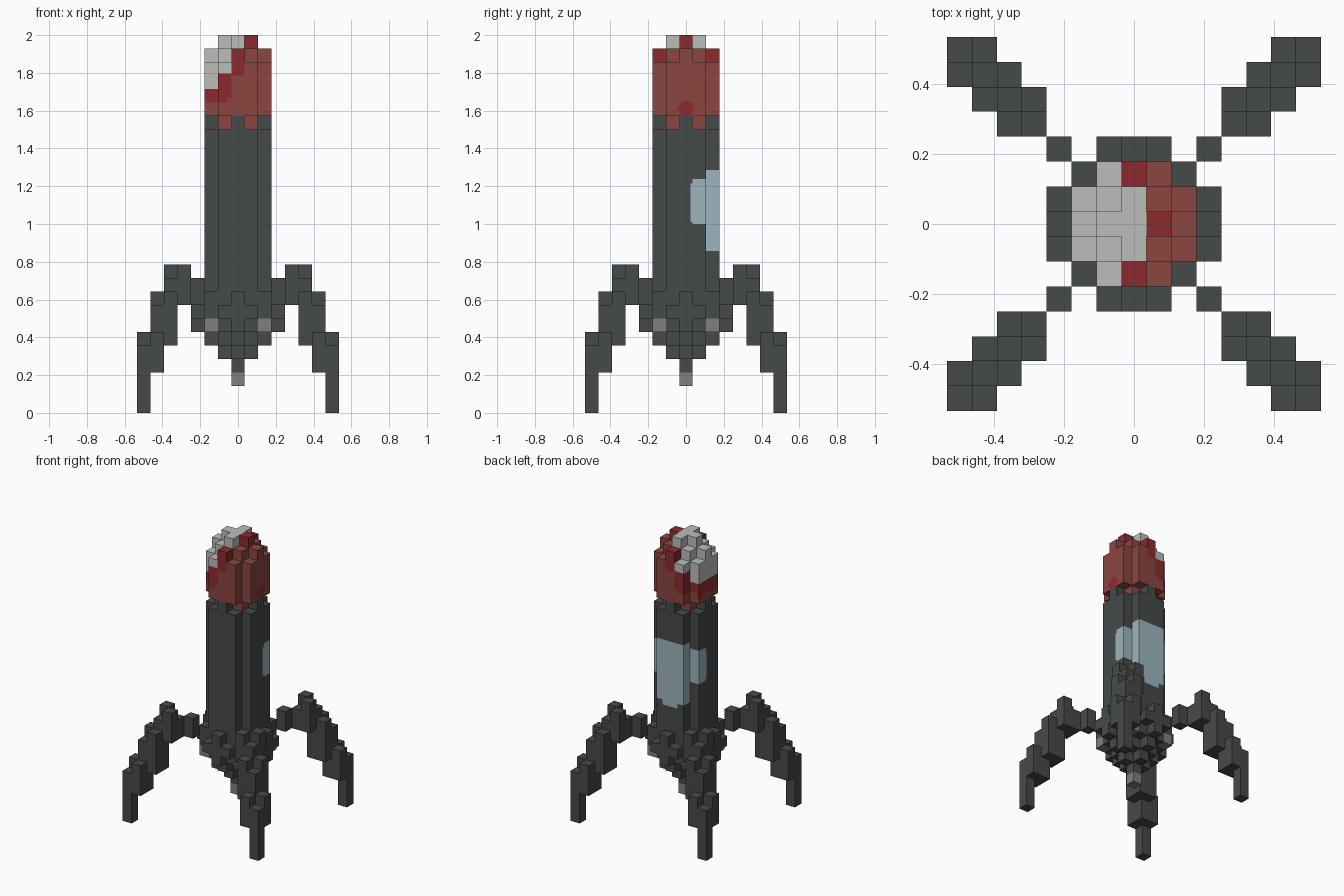
import bpy
import bmesh
import math
from mathutils import Vector

cube = bpy.data.objects.get("Cube")
if cube:
    bpy.data.objects.remove(cube)

U = 2 / 28  # edge length of one block


def linear(c):
    return c / 12.92 if c <= 0.04045 else ((c + 0.055) / 1.055) ** 2.4


def material(name, hexcode):
    rgb = [linear(int(hexcode[i:i + 2], 16) / 255) for i in (0, 2, 4)]
    m = bpy.data.materials.new(name)
    m.use_nodes = True
    m.diffuse_color = (*rgb, 1)
    m.node_tree.nodes["Principled BSDF"].inputs["Base Color"].default_value = (*rgb, 1)
    return m


MATS = [material("charcoal", "464a4a"), material("mid grey", "7f8180"),
        material("pale grey", "bbbdbb"), material("deep red", "8c2a2c"),
        material("brick red", "8a4640"), material("pale blue", "9cb5bd")]
CHARCOAL, GREY, PALE, DEEP, BRICK, BLUE = range(6)


# Block cross-sections, as sets of (x, y) cells
def cells(test):
    r = range(-3, 4)
    return {(x, y) for x in r for y in r if test(abs(x), abs(y))}


SMALL_CROSS = cells(lambda x, y: x + y <= 1)
CROSS = cells(lambda x, y: max(x, y) <= 1 or x + y == 2)
ROUND = cells(lambda x, y: max(x, y) <= 2 and x + y < 4)
SQUARE = cells(lambda x, y: max(x, y) <= 2)
SPOKES = cells(lambda x, y: max(x, y) == 3 and min(x, y) == 0)
COLLAR = cells(lambda x, y: max(x, y) == 3 and min(x, y) <= 1)


def stack(section, low, high):
    return {(x, y, z) for x, y in section for z in range(low, high + 1)}


# Painted colour rules
def plain(cell, p):
    return CHARCOAL


def base_paint(cell, p):
    x, y, z = cell
    corner = abs(x) == 2 and abs(y) == 2 and z == 6
    return GREY if corner or z == 2 else CHARCOAL


def body_paint(cell, p):
    x, y, z = cell
    if z == 21:  # inner corners of the neck
        return BRICK if abs(x) == 1 and abs(y) == 1 else CHARCOAL
    h = p.z / U
    if p.y > 1.55 * U:  # back window, with a lower lobe
        low = 11.5 if abs(p.x) < 0.06 else 12
        return BLUE if low < h < 18 else CHARCOAL
    if abs(p.x) > 1.55 * U and p.y > 0.02:  # side windows
        trim = 0.25 if p.y < 0.04 else 0
        return BLUE if 14 + trim < h < 17.3 - trim else CHARCOAL
    return CHARCOAL


def cap_paint(cell, p):
    x, y, z = cell
    if z == 27:
        return DEEP if x == 1 else PALE
    if x > 0:
        blot = p.x > 0.17 and math.hypot(p.y, p.z - 1.61) < 0.042
        return DEEP if blot else BRICK
    # ragged edge between the pale, deep red and brick areas
    pale_edge = {-2: 1.714, -1: 1.8, 0: 1.935}[x]
    deep_edge = 1.79 if x == 0 else 1.64
    if p.x < -0.17:
        deep_edge = 1.62 + 0.02 * math.sin(40 * p.y)
    if x == -1 and p.x > -0.06:
        deep_edge += 0.03
    return PALE if p.z > pale_edge else DEEP if p.z > deep_edge else BRICK


# Leg: steps along the diagonal, with blocks on both sides of each step
def leg(sx, sy):
    out = set()
    for a, b, low, high in ((7, 7, 0, 4), (7, 6, 3, 5), (6, 6, 3, 7), (6, 5, 5, 8),
                            (5, 5, 5, 9), (5, 4, 8, 10), (4, 4, 8, 9), (3, 3, 8, 9)):
        out |= stack({(sx * a, sy * b), (sx * b, sy * a)}, low, high)
    return out


base = (stack({(0, 0)}, 2, 3) | stack(SMALL_CROSS, 4, 4) | stack(CROSS, 5, 5)
        | stack(SQUARE, 6, 8) | stack(SPOKES, 6, 8) | stack(COLLAR, 7, 7))
body = stack(ROUND, 9, 20) | stack(CROSS, 21, 21)
cap = stack(ROUND, 22, 25) | stack(CROSS, 26, 26) | stack(SMALL_CROSS, 27, 27)

PARTS = [("base", base, base_paint, 1), ("body", body, body_paint, 6),
         ("cap", cap, cap_paint, 6)]
for sx, side in ((1, "left"), (-1, "right")):
    for sy, end in ((-1, "front"), (1, "back")):
        PARTS.append((f"{end}_{side}_leg", leg(sx, sy), plain, 1))

SOLID = set().union(*(part[1] for part in PARTS))
AXES = [Vector(v) for v in ((1, 0, 0), (0, 1, 0), (0, 0, 1))]


# Outer skin of the blocks, each face split n by n so paint can follow a rule
def build(name, blocks, paint, n):
    bm = bmesh.new()
    for cell in sorted(blocks):
        centre = (Vector(cell) + Vector((0, 0, 0.5))) * U
        for axis in range(3):
            for sign in (1, -1):
                normal = AXES[axis] * sign
                if tuple(int(c) for c in Vector(cell) + normal) in SOLID:
                    continue
                s = AXES[(axis + 1) % 3] * U
                t = AXES[(axis + 2) % 3] * U * sign
                origin = centre + normal * U / 2 - s / 2 - t / 2
                for i in range(n):
                    for j in range(n):
                        quad = [origin + s * (i + a) / n + t * (j + b) / n
                                for a, b in ((0, 0), (1, 0), (1, 1), (0, 1))]
                        face = bm.faces.new([bm.verts.new(v) for v in quad])
                        face.material_index = paint(cell, (quad[0] + quad[2]) / 2)
    bmesh.ops.remove_doubles(bm, verts=bm.verts, dist=U / 100)
    mesh = bpy.data.meshes.new(name)
    bm.to_mesh(mesh)
    bm.free()
    for m in MATS:
        mesh.materials.append(m)
    bpy.context.scene.collection.objects.link(bpy.data.objects.new(name, mesh))


for part in PARTS:
    build(*part)
